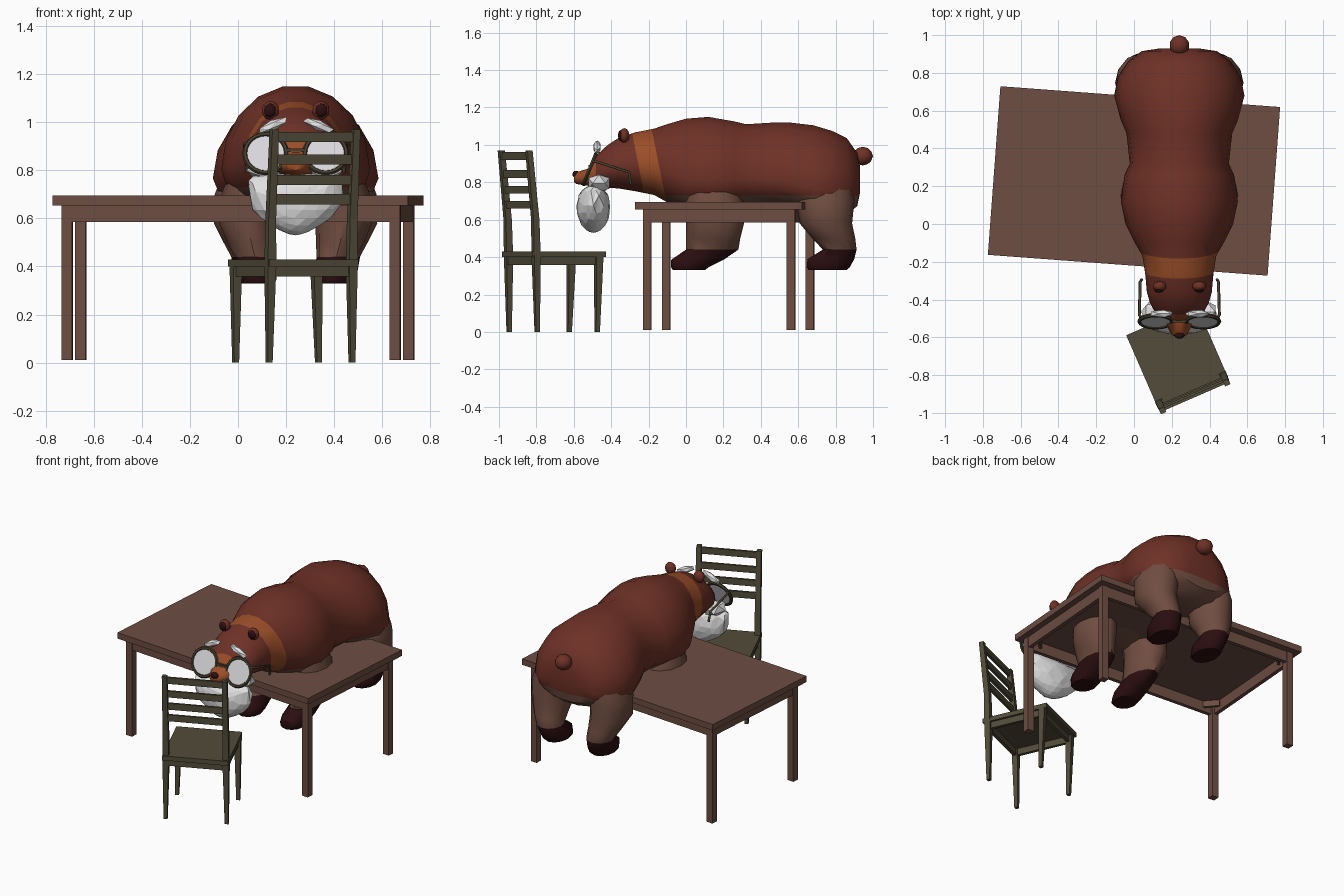
import bpy, bmesh, math, random
from math import sin, cos, pi, radians
from mathutils import Matrix, Vector

if "Cube" in bpy.data.objects:
    bpy.data.objects.remove(bpy.data.objects["Cube"], do_unlink=True)
random.seed(4)
CX = 0.24  # animal's centre line


def material(name, rgb):
    m = bpy.data.materials.new(name)
    m.use_nodes = True
    lin = [(c / 255 / 12.92) if c < 10 else ((c / 255 + 0.055) / 1.055) ** 2.4 for c in rgb]
    m.diffuse_color = (*lin, 1)
    m.node_tree.nodes["Principled BSDF"].inputs["Base Color"].default_value = (*lin, 1)
    return m


RED = material("red fur", (110, 49, 38))
ORANGE = material("orange fur", (155, 78, 40))
BROWN = material("brown leg fur", (112, 77, 65))
DARK = material("dark paw", (44, 14, 16))
WHITE = material("white hair", (228, 228, 228))
LENS = material("lens grey", (218, 216, 220))
FRAME = material("spectacle frame", (70, 62, 46))
WOOD = material("table wood", (109, 77, 66))
OLIVE = material("chair wood", (82, 76, 58))


def finish(bm, name, mats, smooth=None, matrix=None, rule=None):
    """Turn a bmesh into an object, colouring faces by a rule on their centre."""
    if matrix:
        bm.transform(matrix)
    bmesh.ops.recalc_face_normals(bm, faces=bm.faces[:])
    if rule:
        for f in bm.faces:
            f.material_index = rule(f.calc_center_median())
    me = bpy.data.meshes.new(name)
    bm.to_mesh(me)
    bm.free()
    ob = bpy.data.objects.new(name, me)
    bpy.context.collection.objects.link(ob)
    for m in mats:
        me.materials.append(m)
    if smooth:
        bpy.ops.object.select_all(action='DESELECT')
        ob.select_set(True)
        bpy.context.view_layer.objects.active = ob
        bpy.ops.object.shade_smooth_by_angle(angle=radians(smooth))
    return ob


def loft(bm, rings):
    """Skin a list of closed rings and cap both ends."""
    rows = [[bm.verts.new(p) for p in r] for r in rings]
    n = len(rows[0])
    for a, b in zip(rows, rows[1:]):
        for i in range(n):
            bm.faces.new((a[i], a[(i + 1) % n], b[(i + 1) % n], b[i]))
    bm.faces.new(rows[0])
    bm.faces.new(rows[-1])


def box(name, mat, center, size, base, turn=0):
    bm = bmesh.new()
    bmesh.ops.create_cube(bm, size=1)
    m = base @ Matrix.Translation(center) @ Matrix.Rotation(turn, 4, 'Z') @ Matrix.Diagonal((*size, 1))
    return finish(bm, name, [mat], matrix=m)


def blob(name, mat, center, size, tilt=0, detail=2, smooth=40):
    bm = bmesh.new()
    bmesh.ops.create_icosphere(bm, subdivisions=detail, radius=1)
    m = Matrix.Translation(center) @ Matrix.Rotation(tilt, 4, 'Y') @ Matrix.Diagonal((*size, 1))
    return finish(bm, name, [mat], smooth, m)


def square_post(name, mat, path, base):
    """Square bar through (x, y, z, half width) stations."""
    bm = bmesh.new()
    loft(bm, [[(x + sx * h, y + sy * h, z) for sx, sy in ((-1, -1), (1, -1), (1, 1), (-1, 1))]
              for x, y, z, h in path])
    finish(bm, name, [mat], matrix=base)


# Table
table = Matrix.Translation((0, 0.228, 0)) @ Matrix.Rotation(radians(-4.25), 4, 'Z')
box("table_top", WOOD, (0, 0, 0.675), (1.485, 0.895, 0.04), table)
for s in (-1, 1):
    box("table_long_apron", WOOD, (0, s * 0.39, 0.62), (1.36, 0.025, 0.07), table)
    box("table_short_apron", WOOD, (s * 0.69, 0, 0.62), (0.025, 0.76, 0.07), table)
    for t in (-1, 1):
        box("table_leg", WOOD, (s * 0.685, t * 0.385, 0.333), (0.044, 0.044, 0.645), table)
        box("table_corner_brace", WOOD, (s * 0.64, t * 0.34, 0.63), (0.1, 0.015, 0.04), table, -s * t * pi / 4)

# Chair, with its back at the far front
chair = Matrix.Translation((0.2325, -0.71, 0)) @ Matrix.Rotation(radians(23.5), 4, 'Z')
box("chair_seat", OLIVE, (0, 0.005, 0.415), (0.405, 0.43, 0.03), chair)
for s in (-1, 1):
    box("chair_side_rail", OLIVE, (s * 0.18, 0, 0.38), (0.02, 0.36, 0.045), chair)
    box("chair_cross_rail", OLIVE, (0, s * 0.18, 0.38), (0.36, 0.02, 0.045), chair)
    square_post("chair_front_leg", OLIVE,
                [(s * 0.188, 0.175, 0, 0.011), (s * 0.183, 0.185, 0.40, 0.02)], chair)
    square_post("chair_back_post", OLIVE,
                [(s * 0.188, -0.175, 0, 0.011), (s * 0.185, -0.18, 0.40, 0.019),
                 (s * 0.185, -0.185, 0.6, 0.017), (s * 0.185, -0.205, 0.8, 0.016),
                 (s * 0.185, -0.222, 0.97, 0.015)], chair)
for z, y in ((0.94, -0.218), (0.845, -0.208), (0.76, -0.2), (0.68, -0.193)):
    box("chair_back_slat", OLIVE, (0, y, z), (0.36, 0.015, 0.042), chair)

# Body and head: (y, top, bottom, half width, height of widest point)
SECTIONS = [(0.93, 0.89, 0.74, 0.1, 0.4), (0.915, 0.96, 0.67, 0.2, 0.33), (0.86, 1.04, 0.63, 0.27, 0.33),
            (0.78, 1.08, 0.62, 0.325, 0.3), (0.68, 1.11, 0.62, 0.345, 0.3), (0.55, 1.125, 0.64, 0.31, 0.33),
            (0.48, 1.125, 0.66, 0.28, 0.33), (0.32, 1.115, 0.66, 0.262, 0.33), (0.26, 1.13, 0.65, 0.29, 0.33),
            (0.12, 1.155, 0.63, 0.31, 0.33), (0, 1.145, 0.64, 0.285, 0.35), (-0.1, 1.115, 0.69, 0.235, 0.38),
            (-0.17, 1.09, 0.73, 0.195, 0.42), (-0.27, 1.07, 0.75, 0.18, 0.45), (-0.36, 1.04, 0.765, 0.172, 0.45),
            (-0.42, 1.0, 0.77, 0.155, 0.45), (-0.48, 0.945, 0.775, 0.12, 0.45), (-0.52, 0.875, 0.78, 0.075, 0.5),
            (-0.585, 0.855, 0.79, 0.042, 0.5), (-0.598, 0.84, 0.8, 0.02, 0.5)]


def body_ring(y, top, bottom, w, f, n=18):
    mid = bottom + f * (top - bottom)
    ring = []
    for i in range(n):
        a = 2 * pi * i / n
        h = top - mid if sin(a) > 0 else mid - bottom
        ring.append((CX + w * cos(a), y, mid + h * sin(a)))
    return ring


def body_colour(c):
    slant = c.y + 0.2 * (c.z - 0.92)
    if -0.26 < slant < -0.15 or c.y < -0.485:
        return 1
    return 2 if c.z < 0.73 and c.y > -0.12 else 0


bm = bmesh.new()
loft(bm, [body_ring(*s) for s in SECTIONS])
for co, no in (((0, 0, 0.73), (0, 0, 1)), ((0, -0.26, 0.92), (0, 1, 0.2)), ((0, -0.15, 0.92), (0, 1, 0.2))):
    bmesh.ops.bisect_plane(bm, geom=bm.verts[:] + bm.edges[:] + bm.faces[:], plane_co=co, plane_no=no)
finish(bm, "body_and_head", [RED, ORANGE, BROWN], 40, rule=body_colour)
blob("tail", RED, (CX, 0.945, 0.94), (0.053, 0.055, 0.05))

# Legs: (z, y centre, half length, side offset, half width)
FRONT = [(0.8, 0.13, 0.13, 0.18, 0.09), (0.7, 0.15, 0.155, 0.195, 0.115), (0.58, 0.155, 0.155, 0.2, 0.118),
         (0.5, 0.145, 0.145, 0.185, 0.1), (0.44, 0.14, 0.14, 0.17, 0.083), (0.385, 0.06, 0.14, 0.165, 0.085),
         (0.345, 0.02, 0.1, 0.16, 0.08), (0.33, 0.015, 0.085, 0.16, 0.07)]
REAR = [(0.8, 0.75, 0.13, 0.2, 0.1), (0.7, 0.745, 0.155, 0.212, 0.125), (0.58, 0.748, 0.14, 0.215, 0.125),
        (0.5, 0.79, 0.115, 0.2, 0.1), (0.44, 0.822, 0.09, 0.185, 0.083), (0.39, 0.775, 0.125, 0.175, 0.085),
        (0.345, 0.76, 0.115, 0.17, 0.08), (0.33, 0.758, 0.1, 0.17, 0.07)]
for s, side in ((-1, "right"), (1, "left")):
    for part, stations in (("front", FRONT), ("rear", REAR)):
        bm = bmesh.new()
        loft(bm, [[(CX + s * off + hx * cos(2 * pi * i / 12), yc + hy * sin(2 * pi * i / 12), z)
                   for i in range(12)] for z, yc, hy, off, hx in stations])
        finish(bm, f"{side}_{part}_leg", [BROWN, DARK], 40, rule=lambda c: int(c.z < 0.44))

    # Ears, brows and whiskers
    blob(side + "_ear", RED, (CX + s * 0.105, -0.33, 1.05), (0.037, 0.028, 0.04))
    blob(side + "_inner_ear", DARK, (CX + s * 0.107, -0.348, 1.05), (0.026, 0.016, 0.029))
    blob(side + "_brow", WHITE, (CX + s * 0.095, -0.475, 0.988), (0.075, 0.022, 0.022), s * 0.4, 1, None)
    blob(side + "_whisker", WHITE, (CX + s * 0.13, -0.465, 0.795), (0.08, 0.065, 0.05), s * -0.35, 1, None)

    # Spectacles
    tilt = Matrix.Translation((CX + s * 0.125, -0.515, 0.87)) @ Matrix.Rotation(radians(68), 4, 'X')
    bm = bmesh.new()
    loops = [[((0.086 + 0.011 * cos(b)) * cos(a), (0.086 + 0.011 * cos(b)) * sin(a), 0.011 * sin(b))
              for b in (2 * pi * j / 6 for j in range(6))] for a in (2 * pi * i / 24 for i in range(24))]
    rows = [[bm.verts.new(p) for p in r] for r in loops]
    for i in range(24):
        for j in range(6):
            bm.faces.new((rows[i - 1][j - 1], rows[i - 1][j], rows[i][j], rows[i][j - 1]))
    finish(bm, side + "_lens_rim", [FRAME], 40, tilt)
    bm = bmesh.new()
    bmesh.ops.create_cone(bm, cap_ends=True, segments=24, radius1=0.086, radius2=0.086, depth=0.008)
    finish(bm, side + "_lens", [LENS], matrix=tilt)
    arm = bpy.data.curves.new(side + "_spectacle_arm", 'CURVE')
    arm.dimensions = '3D'
    arm.bevel_depth = 0.008
    arm.bevel_resolution = 1
    line = arm.splines.new('POLY')
    line.points.add(3)
    points = ((0.2, -0.5, 0.91), (0.212, -0.48, 0.91), (0.207, -0.305, 0.855), (0.2, -0.295, 0.79))
    for p, (x, y, z) in zip(line.points, points):
        p.co = (CX + s * x, y, z, 1)
    ob = bpy.data.objects.new(side + "_spectacle_arm", arm)
    bpy.context.collection.objects.link(ob)
    arm.materials.append(FRAME)

box("spectacle_bridge", FRAME, (CX, -0.515, 0.885), (0.08, 0.015, 0.014), Matrix())
blob("nose", DARK, (CX, -0.588, 0.842), (0.028, 0.02, 0.02))

# Faceted beard, drawn to a point at the bottom
bm = bmesh.new()
bmesh.ops.create_icosphere(bm, subdivisions=3, radius=1)
for v in bm.verts:
    narrow = 1 - 0.45 * max(0, -v.co.z) ** 1.5
    jitter = 1 + random.uniform(-0.04, 0.04)
    v.co = Vector((CX + 0.2 * v.co.x * narrow * jitter, -0.495 + 0.09 * v.co.y * jitter,
                   0.675 + (0.145 if v.co.z < 0 else 0.11) * v.co.z + 0.06 * abs(v.co.x) ** 2 * (v.co.z > 0)))
finish(bm, "beard", [WHITE])
